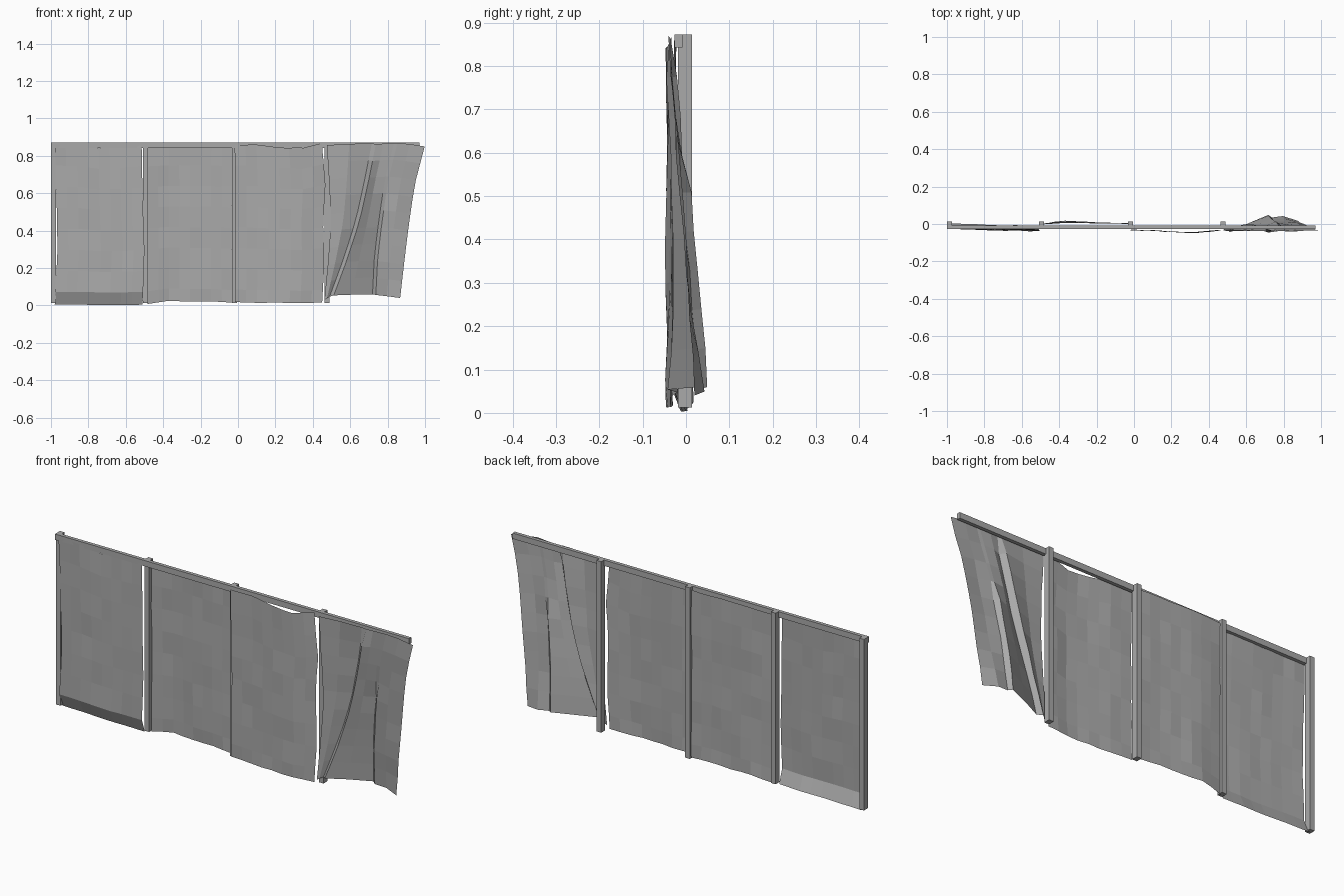
import bpy, bmesh, random

random.seed(4)
cube = bpy.data.objects.get("Cube")
if cube:
    bpy.data.objects.remove(cube, do_unlink=True)

grey = bpy.data.materials.new("weathered grey")
grey.use_nodes = True
GREY = (0.4, 0.4, 0.4, 1)
grey.diffuse_color = GREY
grey.node_tree.nodes["Principled BSDF"].inputs["Base Color"].default_value = GREY


def finish(name, bm):
    mesh = bpy.data.meshes.new(name)
    bm.to_mesh(mesh)
    bm.free()
    mesh.materials.append(grey)
    obj = bpy.data.objects.new(name, mesh)
    bpy.context.collection.objects.link(obj)
    return obj


def box(name, x, y, z):
    bm = bmesh.new()
    bmesh.ops.create_cube(bm, size=1)
    for v in bm.verts:
        for i, (a, b) in enumerate((x, y, z)):
            v.co[i] = a + (b - a) * (v.co[i] + 0.5)
    finish(name, bm)


def lerp(keys, t):
    """Piecewise linear value of evenly spaced keys."""
    s = t * (len(keys) - 1)
    i = min(int(s), len(keys) - 2)
    return keys[i] + (keys[i + 1] - keys[i]) * (s - i)


def sheet(name, us, vs, place):
    """Cloth grid; u runs left to right, v runs bottom to top."""
    bm = bmesh.new()
    grid = [[bm.verts.new(place(u, v)) for u in us] for v in vs]
    for low, high in zip(grid, grid[1:]):
        for i in range(len(us) - 1):
            bm.faces.new((low[i], low[i + 1], high[i + 1], high[i]))
    finish(name, bm)


def steps(n):
    return [i / n for i in range(n + 1)]


def jitter(a):
    return random.uniform(-a, a)


def hanging(name, left, right, bottom, top, depth):
    """Nearly flat cloth with wavering edges and slight creases."""
    def place(u, v):
        x0, x1 = lerp(left, v), lerp(right, v)
        z0, z1 = lerp(bottom, u), lerp(top, u)
        return (x0 + (x1 - x0) * u, depth(u, v) + jitter(0.003), z0 + (z1 - z0) * v)
    sheet(name, steps(8), [0, 0.08] + [0.08 + 0.92 * s for s in steps(7)[1:]], place)


# Frame: posts stand behind one long top rail
for i, x in enumerate((-0.987, -0.495, -0.018, 0.475)):
    box(f"post_{i + 1}", (x - 0.013, x + 0.013), (-0.018, 0.014), (0.012, 0.872))
box("top_rail", (-1, 0.97), (-0.026, -0.008), (0.843, 0.872))

# First cloth: in front, its hem tucked back under
hanging("cloth_1", (-0.98, -0.965, -0.97, -0.98), (-0.51, -0.5, -0.51, -0.515),
        (0.004, 0.004, 0.002, 0.004), (0.86, 0.858, 0.84, 0.845, 0.855),
        lambda u, v: 0.006 - 0.02 * u if v == 0 else -0.025 - 0.017 * u * (1 - v))

# Second cloth: hung behind the rail
hanging("cloth_2", (-0.483, -0.48, -0.487), (-0.03, -0.035, -0.028),
        (0.008, 0.025, 0.02, 0.022, 0.015), (0.855, 0.86, 0.858, 0.856),
        lambda u, v: lerp((0.002, 0.016, 0.01, 0.006, 0.004), u) * (1 - 0.6 * v))

# Third cloth: in front with a sagging top edge
hanging("cloth_3", (-0.015, -0.012, -0.018), (0.45, 0.462, 0.455, 0.468, 0.448),
        (0.018, 0.014, 0.015, 0.012, 0.016), (0.858, 0.86, 0.845, 0.838, 0.868),
        lambda u, v: lerp((-0.033, -0.035, -0.043, -0.045, -0.033), u))

# Fourth cloth: loose end blown back, with one long pleat and a short one
LEFT = (0.462, 0.482, 0.497, 0.488, 0.475)
PLEAT = (0.49, 0.565, 0.63, 0.675, 0.715)
SHORT_FOLD = (0.725, 0.735, 0.76, 0.79, 0.84)
RIGHT = (0.867, 0.89, 0.915, 0.945, 0.998)
BLOWN = (-0.035, -0.02, 0.002, 0.025, 0.055, 0.012, 0.036, 0.02)


def loose(u, v):
    a, p, s, r = (lerp(k, v) for k in (LEFT, PLEAT, SHORT_FOLD, RIGHT))
    xs = (a, (a + p) / 2, p, p + 0.022, (p + s) / 2, s - 0.006,
          s + 0.012, (s + r) / 2, r)
    i = round(u * 8)
    open_ = 1 - v
    x = xs[i]
    y = -0.038 + (0.038 + lerp(BLOWN, (x - 0.46) / 0.54)) * open_ ** 1.1
    if v < 0.95:
        y += {2: 0.012, 3: -0.016}.get(i, 0)
    if v < 0.6:
        y += {5: 0.014, 6: -0.01}.get(i, 0)
    z0 = lerp((0.03, 0.045, 0.055, 0.06, 0.055, 0.04), u)
    z1 = lerp((0.857, 0.868, 0.862, 0.868, 0.87, 0.85), u)
    return (x, y + jitter(0.003), z0 + (z1 - z0) * v)


sheet("cloth_4", steps(8), steps(9), loose)
